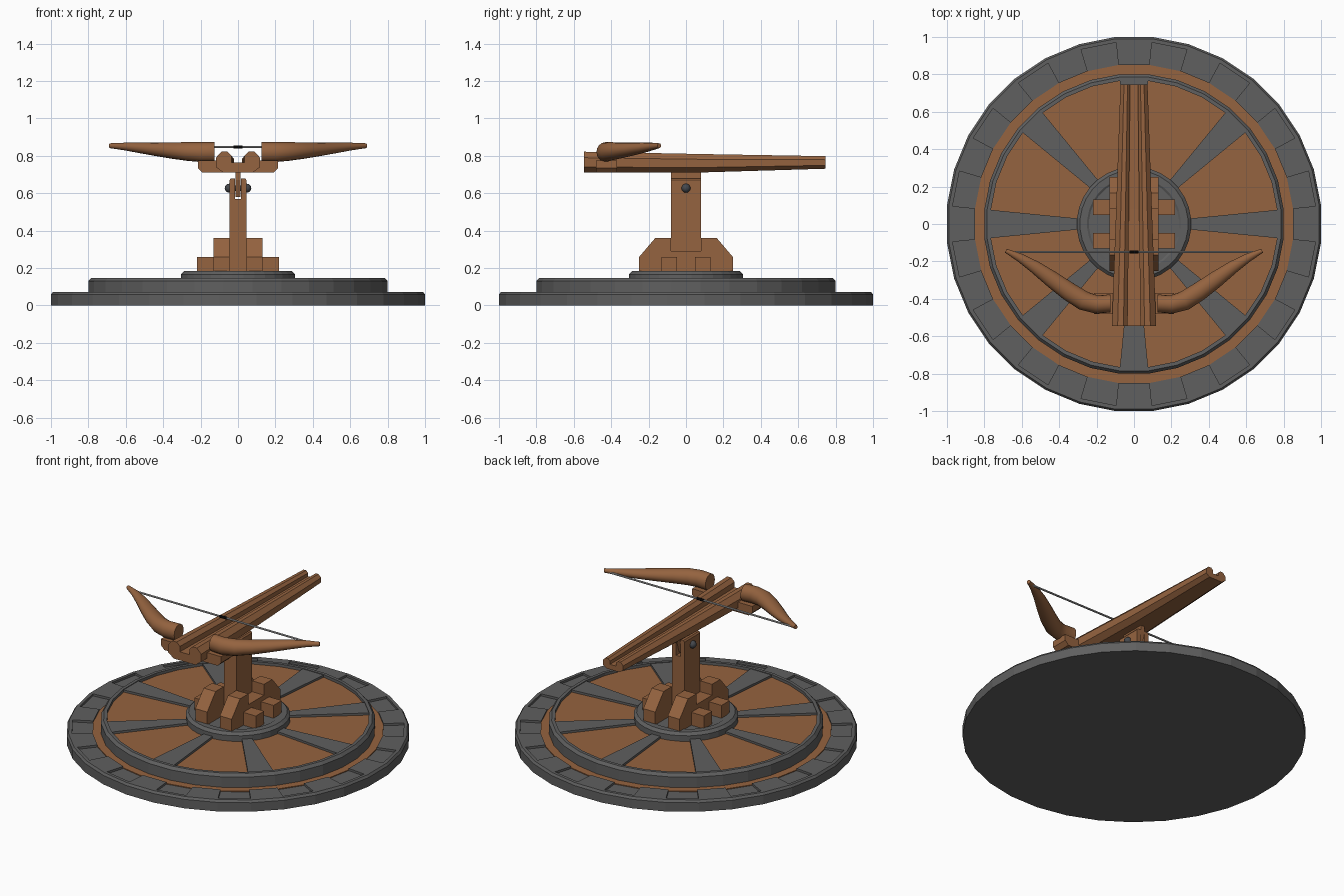
import bpy, bmesh
from math import pi, cos, sin, radians

if "Cube" in bpy.data.objects:
    bpy.data.objects.remove(bpy.data.objects["Cube"])

N = 32
STEP = 2 * pi / N
FLAT = 1 / cos(pi / N)          # radius factor so flats land on the given radius


def material(name, rgb):
    m = bpy.data.materials.new(name)
    m.diffuse_color = (*rgb, 1)
    m.use_nodes = True
    m.node_tree.nodes["Principled BSDF"].inputs["Base Color"].default_value = m.diffuse_color
    return m


WOOD = material("wood", (0.30, 0.125, 0.05))
STONE = material("dark_grey", (0.115, 0.115, 0.115))
IRON = material("iron", (0.06, 0.065, 0.075))
CORD = material("cord", (0.4, 0.4, 0.4))
BLACK = material("black", (0.005, 0.005, 0.005))


def finish(bm, name, mat, smooth=False):
    bmesh.ops.recalc_face_normals(bm, faces=bm.faces)
    me = bpy.data.meshes.new(name)
    bm.to_mesh(me)
    bm.free()
    ob = bpy.data.objects.new(name, me)
    bpy.context.collection.objects.link(ob)
    me.materials.append(mat)
    if smooth:
        bpy.ops.object.select_all(action='DESELECT')
        ob.select_set(True)
        bpy.context.view_layer.objects.active = ob
        bpy.ops.object.shade_smooth_by_angle(angle=radians(40))
    return ob


def add_loft(bm, rings):
    """Skin a row of equal point rings and cap both ends."""
    loops = [[bm.verts.new(p) for p in r] for r in rings]
    n = len(loops[0])
    for a, b in zip(loops, loops[1:]):
        for i in range(n):
            j = (i + 1) % n
            bm.faces.new((a[i], a[j], b[j], b[i]))
    bm.faces.new(loops[0])
    bm.faces.new(loops[-1])


def lathe(name, profile, mat):
    """Stack of 32-sided rings from (radius, z) pairs, capped."""
    bm = bmesh.new()
    add_loft(bm, [[(r * FLAT * cos((k + .5) * STEP), r * FLAT * sin((k + .5) * STEP), z)
                   for k in range(N)] for r, z in profile])
    return finish(bm, name, mat)


def sectors(name, r0, r1, z0, z1, first, count, every, mat):
    """Repeated ring sectors: each spans `count` facets, one every `every` facets."""
    bm = bmesh.new()
    for s in range(first, first + N, every):
        ang = [(s - .5 + k) * STEP for k in range(count + 1)]
        outline = [(r1 * FLAT, a) for a in ang] + [(r0 * FLAT, a) for a in reversed(ang)]
        add_loft(bm, [[(r * cos(a), r * sin(a), z) for r, a in outline] for z in (z0, z1)])
    return finish(bm, name, mat)


def prism(name, pts, axis, spans, mat):
    """Extrude a 2D outline along x (pts = y,z) or y (pts = x,z)."""
    bm = bmesh.new()
    for lo, hi in spans:
        add_loft(bm, [[(t, u, v) if axis == 'x' else (u, t, v) for u, v in pts]
                      for t in (lo, hi)])
    return finish(bm, name, mat)


def rod(name, r, x, y, z, mat, segs):
    pts = [(y + r * cos(2 * pi * k / segs), z + r * sin(2 * pi * k / segs)) for k in range(segs)]
    return prism(name, pts, 'x', [(-x, x)], mat)


# Lower base disc with raised rim, alternating blocks and a wooden ring
lathe("lower_base", [(1, 0), (1, .058), (.99, .072), (.97, .072), (.97, .058)], STONE)
sectors("rim_blocks", .85, .972, .05, .072, 0, 1, 2, STONE)
sectors("wood_ring", .79, .85, .05, .063, 0, 1, 1, WOOD)

# Upper base disc with spokes and wooden wedges
lathe("upper_base", [(.8, .05), (.8, .13), (.785, .148), (.765, .148), (.765, .122)], STONE)
sectors("spokes", .27, .767, .11, .144, 0, 1, 4, STONE)
sectors("wedge_panels", .27, .767, .11, .13, 1, 3, 4, WOOD)

# Hub
lathe("hub", [(.305, .12), (.305, .166), (.288, .183), (.25, .183), (.24, .177)], STONE)

# Post with forked top
prism("post", [(-.045, .17), (.045, .17), (.045, .67), (.038, .68), (.015, .68), (.015, .57),
               (-.015, .57), (-.015, .68), (-.038, .68), (-.045, .67)], 'y', [(-.08, .08)], WOOD)

# Braces along the post, and small side blocks
prism("braces", [(-.25, .17), (.25, .17), (.25, .26), (.165, .36), (.08, .36), (.08, .29),
                 (-.08, .29), (-.08, .36), (-.165, .36), (-.25, .26)], 'x',
      [(-.13, -.045), (.045, .13)], WOOD)
for side, y in (("front", -.09), ("rear", .09)):
    prism(side + "_side_blocks", [(y - .042, .17), (y + .042, .17), (y + .042, .26), (y - .042, .26)],
          'x', [(-.22, -.13), (.13, .22)], WOOD)

# Hinge tongue and pin
prism("tongue", [(-.08, .715), (-.08, .67), (-.05, .58), (.05, .58), (.08, .67), (.08, .715)],
      'x', [(-.014, .014)], WOOD)
rod("hinge_pin", .014, .06, 0, .627, IRON, 12)
bm = bmesh.new()
for s in (-1, 1):
    d = bmesh.ops.create_uvsphere(bm, u_segments=12, v_segments=8, radius=.024)
    bmesh.ops.translate(bm, verts=d["verts"], vec=(s * .047, 0, .627))
finish(bm, "pin_heads", IRON, True)

# Tapered, grooved stock
half = [(.075, 0), (.115, .03), (.115, .08), (.085, .112), (.055, .112), (.033, .09), (.033, .055)]
section = half + [(-x, z) for x, z in reversed(half)]
bm = bmesh.new()
add_loft(bm, [[(x * w, y, z0 + z * h) for x, z in section]
              for y, w, z0, h in ((-.545, 1.03, .71, 1), (.08, .83, .711, .88), (.745, .63, .731, .6))])
finish(bm, "stock", WOOD)

# Cross block carrying the limbs
prism("limb_mount", [(-.19, .71), (.19, .71), (.215, .735), (.215, .775), (.1, .775), (.08, .76),
                     (-.08, .76), (-.1, .775), (-.215, .775), (-.215, .735)],
      'y', [(-.48, -.37)], WOOD)

# Curved limbs: x, y, half width, z centre, half height
path = [(.125, -.425, .048, .82, .053), (.20, -.43, .049, .82, .053), (.27, -.41, .052, .823, .050),
        (.35, -.36, .050, .828, .044), (.44, -.295, .044, .835, .036), (.53, -.23, .034, .843, .028),
        (.61, -.18, .023, .85, .020), (.685, -.143, .011, .854, .013)]
for side, s in (("left", -1), ("right", 1)):
    rings = []
    for i, (x, y, w, z, h) in enumerate(path):
        a, b = path[max(i - 1, 0)], path[min(i + 1, len(path) - 1)]
        dx, dy = b[0] - a[0], b[1] - a[1]
        if i == 0:
            dx, dy = 1, 0
        ln = (dx * dx + dy * dy) ** .5
        nx, ny = -dy / ln, dx / ln
        rings.append([(s * (x + nx * w * cos(t)), y + ny * w * cos(t), z + h * sin(t))
                      for t in (2 * pi * k / 16 for k in range(16))])
    bm = bmesh.new()
    add_loft(bm, rings)
    finish(bm, side + "_limb", WOOD, True)

# Bowstring and its centre wrap
rod("bowstring", .006, .675, -.15, .847, CORD, 8)
rod("string_wrap", .009, .025, -.15, .847, BLACK, 8)
